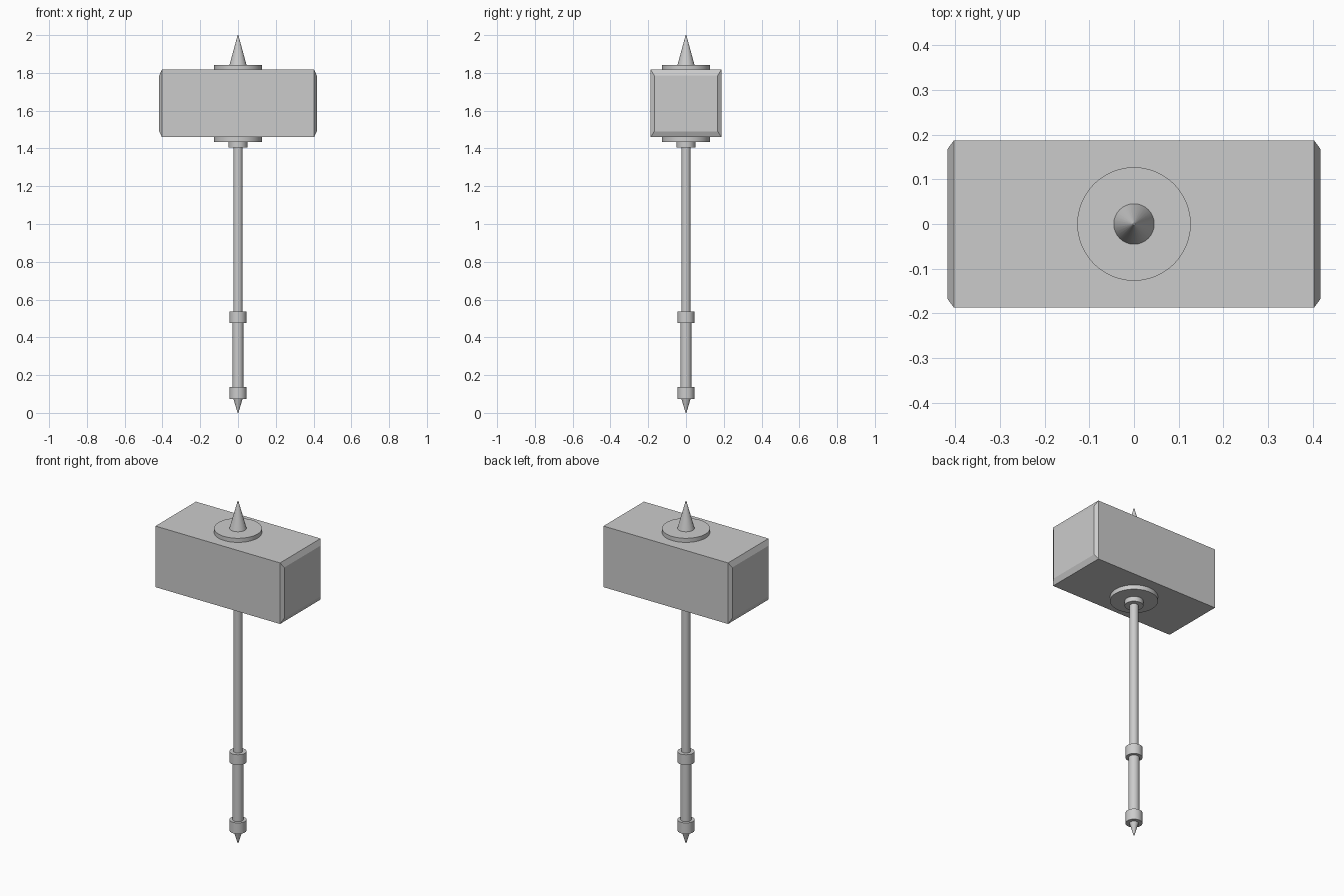
import bpy, bmesh, math

if "Cube" in bpy.data.objects:
    bpy.data.objects.remove(bpy.data.objects["Cube"])


def round_part(name, r_low, r_high, z_low, z_high, sides=32):
    """Cylinder or cone on the z axis between two heights."""
    bpy.ops.mesh.primitive_cone_add(vertices=sides, radius1=r_low, radius2=r_high,
                                    depth=z_high - z_low,
                                    location=(0, 0, (z_low + z_high) / 2))
    part = bpy.context.object
    part.name = name
    bpy.ops.object.shade_smooth_by_angle(angle=math.radians(30))
    return part


# Hammer head: block with both striking faces inset and pushed outward
half_x, rim_x, half_y, z0, z1 = 0.417, 0.403, 0.187, 1.46, 1.817
bpy.ops.mesh.primitive_cube_add(size=1, location=(0, 0, (z0 + z1) / 2))
head = bpy.context.object
head.name = "hammer_head"
bm = bmesh.new()
bmesh.ops.create_cube(bm, size=1)
bmesh.ops.scale(bm, vec=(2 * rim_x, 2 * half_y, z1 - z0), verts=bm.verts)
ends = [f for f in bm.faces if abs(f.normal.x) > 0.9]
for face in bmesh.ops.extrude_discrete_faces(bm, faces=ends)["faces"]:
    for v in face.verts:
        v.co.x = math.copysign(half_x, v.co.x)
        v.co.y *= 0.168 / half_y
        v.co.z *= 0.148 / ((z1 - z0) / 2)
bm.normal_update()
bm.to_mesh(head.data)
bm.free()

# Discs above and below the head, and the small collar under them
round_part("upper_disc", 0.127, 0.127, 1.81, 1.841, 48)
round_part("lower_disc", 0.127, 0.127, 1.434, 1.47, 48)
round_part("neck_collar", 0.05, 0.05, 1.405, 1.44)

# Top spike
round_part("top_spike", 0.047, 0.002, 1.835, 2.0)

# Shaft and thicker grip
round_part("shaft", 0.024, 0.024, 0.5, 1.42)
round_part("grip", 0.029, 0.029, 0.12, 0.5)

# Grip rings
for name, low, high in (("lower_ring", 0.074, 0.138), ("upper_ring", 0.476, 0.537)):
    round_part(name, 0.045, 0.045, low, high)

# Pointed pommel
round_part("pommel_spike", 0.002, 0.026, 0.0, 0.08)
